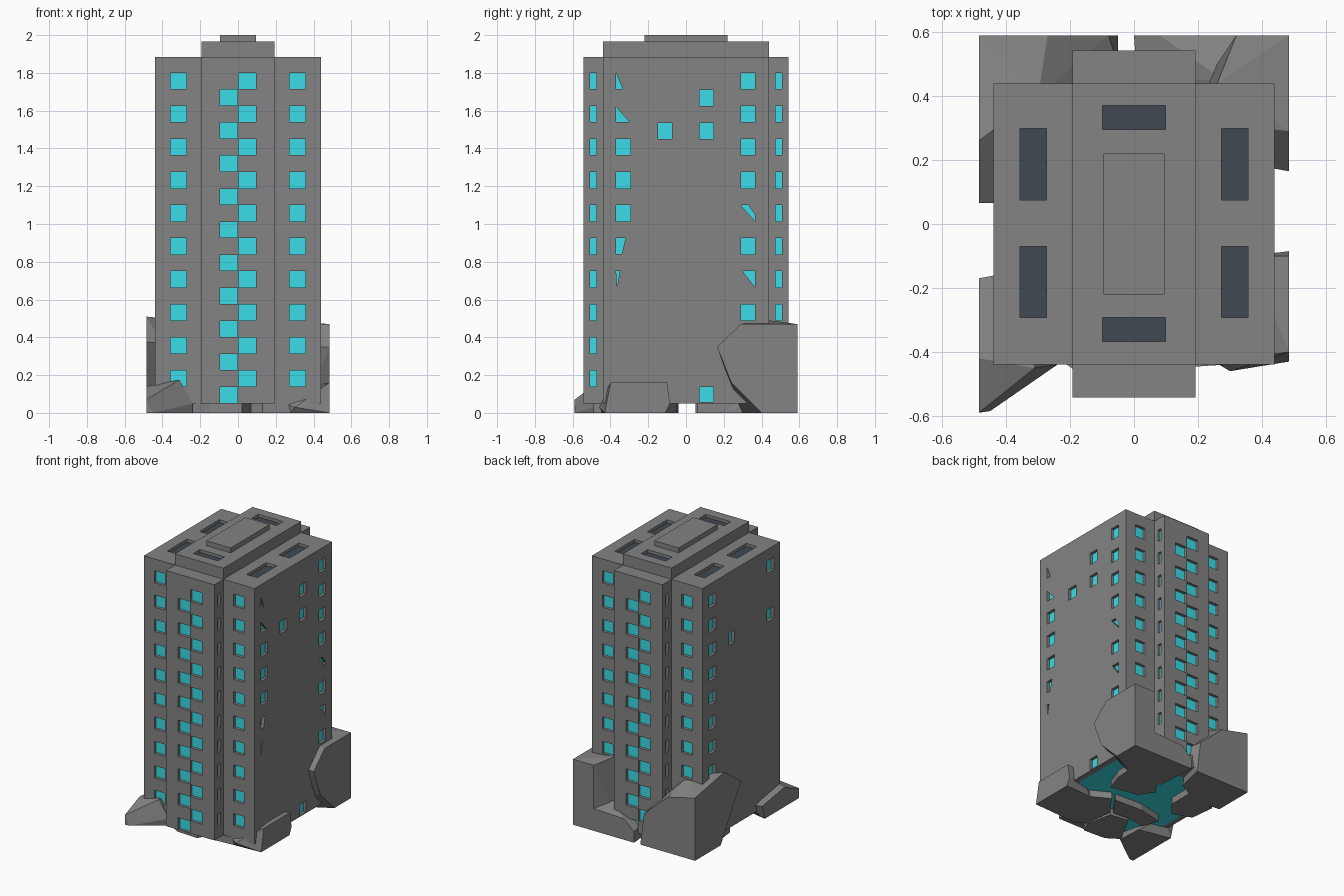
import bpy, bmesh
from mathutils import Vector

if "Cube" in bpy.data.objects:
    bpy.data.objects.remove(bpy.data.objects["Cube"])


def material(name, color):
    m = bpy.data.materials.new(name)
    m.diffuse_color = color
    m.use_nodes = True
    m.node_tree.nodes["Principled BSDF"].inputs["Base Color"].default_value = m.diffuse_color
    return m


STONE = material("dark_concrete", (0.23, 0.23, 0.23, 1))
GLASS = material("cyan_glass", (0.044, 0.72, 0.8, 1))
DARK = material("dark_roof_glass", (0.05, 0.066, 0.086, 1))


def finish(bm, name, mat=STONE):
    me = bpy.data.meshes.new(name)
    bm.to_mesh(me)
    bm.free()
    ob = bpy.data.objects.new(name, me)
    bpy.context.collection.objects.link(ob)
    me.materials.append(mat)
    return ob


def prism(bm, bottom, top):
    a = [bm.verts.new(p) for p in bottom]
    b = [bm.verts.new(p) for p in top]
    n = len(a)
    bm.faces.new(a)
    bm.faces.new(b)
    for i in range(n):
        bm.faces.new((a[i], a[(i + 1) % n], b[(i + 1) % n], b[i]))


def extrude(name, outline, z0, z1):
    bm = bmesh.new()
    prism(bm, [(x, y, z0) for x, y in outline], [(x, y, z1) for x, y in outline])
    bmesh.ops.recalc_face_normals(bm, faces=bm.faces)
    return finish(bm, name)


def rect(x0, x1, y0, y1):
    return [(x0, y0), (x1, y0), (x1, y1), (x0, y1)]


def recess(cutter, panels, place, outline, depth=0.023):
    # place(u, v, d) maps a wall outline and inward depth to 3D
    prism(cutter, [place(u, v, -0.01) for u, v in outline],
          [place(u, v, depth) for u, v in outline])
    panels.faces.new([panels.verts.new(place(u, v, depth - 0.002)) for u, v in outline])


def cut(ob, cutter_bm):
    bmesh.ops.recalc_face_normals(cutter_bm, faces=cutter_bm.faces)
    cutter = finish(cutter_bm, "cutter")
    cutter.hide_render = True
    mod = ob.modifiers.new("cut", 'BOOLEAN')
    mod.operation, mod.solver, mod.object = 'DIFFERENCE', 'EXACT', cutter
    bpy.context.view_layer.objects.active = ob
    bpy.ops.object.modifier_apply(modifier="cut")
    bpy.data.objects.remove(cutter)


# Main masses
W, D, C, H, R = 0.44, 0.543, 0.193, 1.885, 1.965
plan = [(C, -D), (C, -W), (W, -W), (W, W), (C, W), (C, D),
        (-C, D), (-C, W), (-W, W), (-W, -W), (-C, -W), (-C, -D)]
tower = extrude("tower", plan, 0.05, H)
roof_block = extrude("roof_block", rect(-C, C, -W, W), H, R)
extrude("roof_cap", rect(-0.096, 0.096, -0.22, 0.22), R, 2.0)


# Wall mappings; s = -1 gives the opposite wall
def front(dist, s):
    return lambda u, v, d: (s * u, -s * (dist - d), v)


def side(dist, s):
    return lambda u, v, d: (s * (dist - d), s * u, v)


def roof(z):
    return lambda u, v, d: (u, v, z - d)


def box(u, top, w=0.084, h=0.086):
    return rect(u - w / 2, u + w / 2, top - h, top)


rows = [1.8 - 0.175 * i for i in range(10)]
walls, glass = bmesh.new(), bmesh.new()
for s in (1, -1):
    for t in rows:
        # Wing windows and staggered middle windows, front and back
        for u in (-0.315, 0.315):
            recess(walls, glass, front(W, s), box(u, t))
        recess(walls, glass, front(D, s), box(0.049, t, 0.094))
        recess(walls, glass, front(D, s), box(-0.049, t - 0.0885, 0.094, 0.084))
        # Narrow slits on the flanks of the projecting middle
        for u in (-0.492, 0.492):
            recess(walls, glass, side(C, s), box(u, t, 0.035))

# Right wall windows, some broken into odd shapes
right = [box(-0.332, rows[i], 0.075) for i in (2, 3, 4)]
right += [box(0.328, rows[i], 0.075) for i in (0, 1, 2, 3, 5, 7)]
right += [box(0.108, 1.71, 0.075), box(0.108, 1.535, 0.075),
          box(-0.112, 1.535, 0.075), box(0.108, 0.138, 0.075, 0.08),
          [(-0.37, 1.8), (-0.37, 1.715), (-0.335, 1.715)],
          [(-0.37, 1.62), (-0.37, 1.54), (-0.3, 1.54)],
          [(-0.37, 0.925), (-0.37, 0.84), (-0.34, 0.84), (-0.32, 0.925)],
          [(-0.37, 0.75), (-0.365, 0.665), (-0.35, 0.75)],
          [(0.29, 1.1), (0.365, 1.015), (0.365, 1.05), (0.33, 1.1)],
          [(0.3, 0.75), (0.365, 0.75), (0.365, 0.665)]]
for o in right:
    recess(walls, glass, side(W, 1), o)
# Left wall windows
left = [box(-0.328, t, 0.075) for t in rows[:9]]
left += [box(0.33, rows[0], 0.075), box(0.33, rows[2], 0.075), box(-0.11, rows[2], 0.06)]
for o in left:
    recess(walls, glass, side(W, -1), o)

# Roof recesses
dark = bmesh.new()
for x in (-0.315, 0.315):
    recess(walls, dark, roof(H), rect(x - 0.042, x + 0.042, 0.075, 0.298))
    recess(walls, dark, roof(H), rect(x - 0.042, x + 0.042, -0.293, -0.07))
block_cut = bmesh.new()
for y in (-0.33, 0.333):
    recess(block_cut, dark, roof(R), rect(-0.098, 0.098, y - 0.038, y + 0.038))
cut(tower, walls)
cut(roof_block, block_cut)
# Cyan underside
glass.faces.new([glass.verts.new((x, y, 0.048)) for x, y in rect(-0.4, 0.4, -0.4, 0.4)])
finish(glass, "window_panes", GLASS)
finish(dark, "roof_panes", DARK)


# Rubble chunks around the base
def rock(name, *pts):
    bm = bmesh.new()
    for p in pts:
        bm.verts.new(Vector(p))
    bmesh.ops.convex_hull(bm, input=bm.verts)
    bmesh.ops.delete(bm, geom=[v for v in bm.verts if not v.link_faces], context='VERTS')
    bmesh.ops.recalc_face_normals(bm, faces=bm.faces)
    bmesh.ops.dissolve_limit(bm, angle_limit=0.02, verts=bm.verts, edges=bm.edges)
    finish(bm, name)


rock("rubble_back_right",
     (.485, .4, 0), (.485, .59, 0), (.485, .59, .47), (.485, .29, .47), (.485, .165, .35),
     (.485, .24, .16), (.32, .59, 0), (.32, .59, .47), (.26, .44, .49), (.22, .44, 0),
     (.4, .3, .47), (.4, .18, .35), (.3, .3, 0), (.4, .24, .14))
rock("rubble_back_left",
     (-.485, .065, .375), (-.485, .26, .51), (-.485, .3, 0), (-.485, .59, 0),
     (-.485, .59, .45), (-.27, .59, .4), (-.08, .59, .23), (-.05, .59, 0),
     (-.05, .5, .22), (-.3, .4, .49), (-.4, .065, .37), (-.1, .38, 0), (-.3, .28, 0))
rock("rubble_front_left",
     (-.485, -.59, 0), (-.485, -.59, .07), (-.45, -.585, 0), (-.485, -.42, .14),
     (-.31, -.45, .175), (-.24, -.44, .05), (-.24, -.43, 0), (-.485, -.17, .1),
     (-.485, -.2, 0), (-.38, -.15, .1), (-.25, -.25, 0))
rock("rubble_front_right",
     (.485, -.43, 0), (.485, -.4, .16), (.485, -.1, .16), (.485, -.085, .05),
     (.485, -.11, 0), (.36, -.1, .14), (.28, -.12, 0), (.28, -.44, 0), (.3, -.46, .03),
     (.25, -.43, .05), (.42, -.42, .1))
rock("rubble_back_middle",
     (0, .59, 0), (0, .59, .08), (.08, .59, .15), (.32, .59, .16), (.32, .59, 0),
     (.01, .45, .1), (.28, .45, .2), (.05, .25, .04), (.3, .25, .04), (.02, .3, 0),
     (.3, .2, 0))

# Low slabs under the tower
slabs = {
    "front": [(-.24, -.42), (-.15, -.48), (.02, -.49), (.06, -.4), (.02, -.22), (-.12, -.2)],
    "right": [(.07, -.41), (.13, -.45), (.28, -.44), (.28, -.12), (.15, -.05), (.04, -.2)],
    "middle": [(-.24, -.2), (-.12, -.18), (.02, -.19), (.12, -.05), (-.1, -.04), (-.28, -.08)],
    "left": [(-.44, .28), (-.42, .1), (-.28, .05), (-.2, .15), (-.2, .33), (-.3, .3)],
    "back": [(.05, .1), (.25, .06), (.3, .2), (.3, .3), (.05, .3), (-.02, .2)],
}
for key, outline in slabs.items():
    extrude("under_slab_" + key, outline, 0, 0.052)
